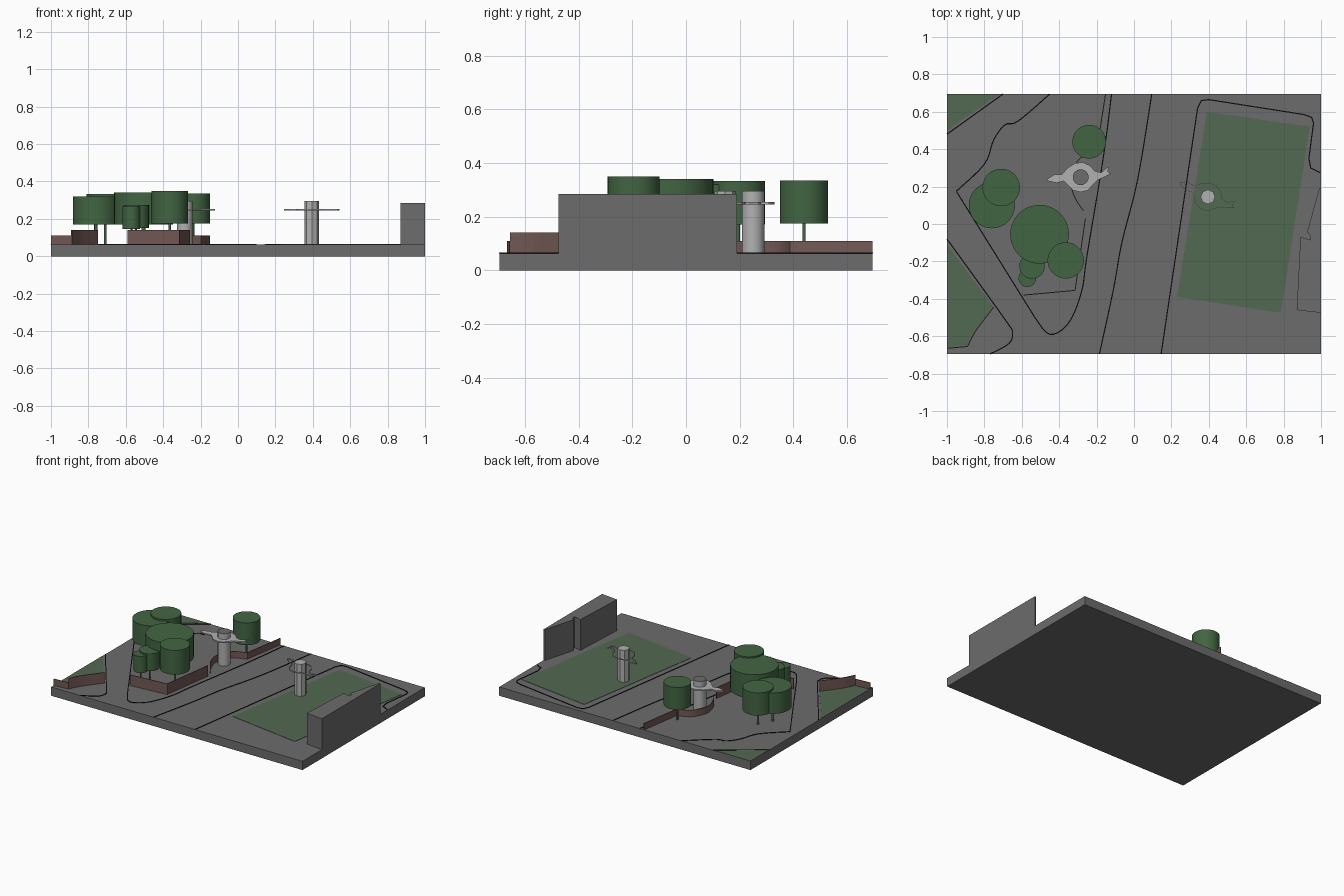
import bpy
import bmesh
from math import cos, sin, radians
from mathutils import Vector, Matrix

old_cube = bpy.data.objects.get("Cube")
if old_cube:
    bpy.data.objects.remove(old_cube, do_unlink=True)

GROUND = 0.063


def material(name, red, green, blue):
    mat = bpy.data.materials.new(name)
    mat.use_nodes = True
    colour = (red, green, blue, 1)
    mat.diffuse_color = colour
    mat.node_tree.nodes["Principled BSDF"].inputs["Base Color"].default_value = colour
    return mat


paving = material("paving grey", 0.15, 0.15, 0.15)
stone = material("pale stone", 0.44, 0.44, 0.44)
foliage = material("foliage green", 0.055, 0.13, 0.055)
grass = material("lawn green", 0.085, 0.14, 0.085)
brick = material("brick brown", 0.17, 0.1, 0.09)
ink = material("kerb black", 0.003, 0.003, 0.003)


def finish(name, bm, *mats):
    bmesh.ops.recalc_face_normals(bm, faces=bm.faces)
    mesh = bpy.data.meshes.new(name)
    bm.to_mesh(mesh)
    bm.free()
    for mat in mats:
        mesh.materials.append(mat)
    obj = bpy.data.objects.new(name, mesh)
    bpy.context.collection.objects.link(obj)
    return obj


def slab(name, outline, bottom, top, mat):
    """Extrude a flat outline upwards."""
    bm = bmesh.new()
    face = bm.faces.new([bm.verts.new((x, y, bottom)) for x, y in outline])
    grown = bmesh.ops.extrude_face_region(bm, geom=[face])
    moved = [v for v in grown["geom"] if isinstance(v, bmesh.types.BMVert)]
    bmesh.ops.translate(bm, verts=moved, vec=(0, 0, top - bottom))
    return finish(name, bm, mat)


def ribbon(name, path, width, bottom, top, mat, closed=False):
    """Sweep a rectangular section along a path with mitred corners."""
    pts = [Vector(p) for p in path]
    count = len(pts)
    bm = bmesh.new()
    rings = []
    for i, p in enumerate(pts):
        before = pts[i - 1] if i or closed else p
        after = pts[(i + 1) % count] if i < count - 1 or closed else p
        a, b = (p - before).normalized(), (after - p).normalized()
        along = (a + b).normalized()
        scale = max(along.dot(b if b.length else a), 0.5)
        side = Vector((-along.y, along.x)) * width / 2 / scale
        corners = ((p - side, bottom), (p + side, bottom), (p + side, top), (p - side, top))
        rings.append([bm.verts.new((q.x, q.y, z)) for q, z in corners])
    for i in range(count if closed else count - 1):
        r, s = rings[i], rings[(i + 1) % count]
        for k in range(4):
            n = (k + 1) % 4
            bm.faces.new((r[k], r[n], s[n], s[k]))
    if not closed:
        bm.faces.new(rings[0])
        bm.faces.new(rings[-1])
    return finish(name, bm, mat)


def smooth_path(points, steps=5):
    """Round a path through its points, keeping the two ends."""
    pts = [Vector(p) for p in points]
    pts = [pts[0]] + pts + [pts[-1]]
    out = []
    for a, b, c, d in zip(pts, pts[1:], pts[2:], pts[3:]):
        for k in range(steps):
            t = k / steps
            out.append(b + (c - a) * t / 2 + (a * 2 - b * 5 + c * 4 - d) * t * t / 2
                       + (b * 3 - a - c * 3 + d) * t ** 3 / 2)
    return out + [pts[-1]]


def cylinder(bm, x, y, radius, bottom, top, sides):
    bmesh.ops.create_cone(bm, cap_ends=True, segments=sides, radius1=radius, radius2=radius,
                          depth=top - bottom,
                          matrix=Matrix.Translation((x, y, (bottom + top) / 2)))


def smooth(obj):
    bpy.ops.object.select_all(action="DESELECT")
    obj.select_set(True)
    bpy.context.view_layer.objects.active = obj
    bpy.ops.object.shade_smooth_by_angle(angle=radians(40))


# Ground block
slab("ground_block", [(-1, -0.695), (1, -0.695), (1, 0.695), (-1, 0.695)], 0, GROUND, paving)

# Building on the left edge, with its notched frontage
slab("corner_building",
     [(1, -0.475), (0.87, -0.46), (0.89, -0.07), (0.945, -0.085), (0.945, -0.06),
      (0.925, -0.045), (0.99, 0.19), (1, 0.19)], GROUND, 0.285, paving)

# Lawns
lawns = {
    "main_lawn": [(0.39, 0.6), (0.94, 0.52), (0.785, -0.475), (0.23, -0.39)],
    "back_corner_lawn": [(-1, 0.5), (-0.72, 0.695), (-1, 0.695)],
    "front_corner_lawn": [(-1, -0.11), (-1, -0.66), (-0.89, -0.65), (-0.845, -0.57),
                          (-0.75, -0.445)],
}
for name, outline in lawns.items():
    slab(name, outline, GROUND, GROUND + 0.002, grass)

# Kerb lines
kerbs = {
    "avenue_kerb": smooth_path([(-0.12, 0.695), (-0.165, 0.35), (-0.25, -0.16), (-0.28, -0.36),
                                (-0.35, -0.53), (-0.45, -0.59), (-0.53, -0.5)])
    + [Vector((-0.95, 0.175))],
    "path_kerb": smooth_path([(-0.95, 0.175), (-0.8, 0.32), (-0.75, 0.45), (-0.69, 0.53),
                              (-0.62, 0.55), (-0.45, 0.695)]),
    "middle_kerb": smooth_path([(0.095, 0.695), (0.02, 0.24), (-0.065, -0.1), (-0.11, -0.35),
                                (-0.185, -0.695)]),
    "lawn_kerb": [(0.145, -0.695), (0.34, 0.62), (0.36, 0.66), (0.4, 0.665), (0.91, 0.585),
                  (0.95, 0.57), (0.96, 0.54), (0.935, 0.35), (0.945, 0.3), (0.995, 0.275)],
    "front_corner_kerb": smooth_path([(-1, -0.08), (-0.69, -0.51), (-0.65, -0.58),
                                      (-0.67, -0.64), (-0.77, -0.695)]),
    "back_corner_kerb": [(-1, 0.48), (-0.7, 0.695)],
}
for name, path in kerbs.items():
    ribbon(name, path, 0.006, GROUND, GROUND + 0.003, ink)

# Brick walls
bay = smooth_path([(-0.2, 0.39), (-0.29, 0.35), (-0.34, 0.25), (-0.32, 0.15), (-0.27, 0.07)])
walls = {
    "bay_wall": ([Vector((-0.152, 0.695))] + bay, 0.11),
    "planter_wall": ([(-0.26, 0.03), (-0.315, -0.355), (-0.59, -0.38)], 0.14),
    "corner_wall_low": ([(-1, -0.665), (-0.89, -0.655)], 0.11),
    "corner_wall_high": (smooth_path([(-0.89, -0.655), (-0.845, -0.57), (-0.75, -0.445)]), 0.14),
}
for name, (path, top) in walls.items():
    ribbon(name, path, 0.005, GROUND, top, brick)

# Trees: centre, crown radius, crown bottom and top
trees = [
    (-0.76, 0.1, 0.123, 0.17, 0.32), (-0.71, 0.195, 0.1, 0.17, 0.333),
    (-0.505, -0.055, 0.157, 0.17, 0.34), (-0.365, -0.195, 0.097, 0.175, 0.35),
    (-0.545, -0.225, 0.068, 0.15, 0.275), (-0.57, -0.29, 0.047, 0.145, 0.265),
    (-0.24, 0.44, 0.09, 0.175, 0.335),
]
for x, y, radius, low, high in trees:
    bm = bmesh.new()
    cylinder(bm, x, y, radius, low, high, 48)
    cylinder(bm, x, y, max(radius * 0.07, 0.005), GROUND, low, 12)
    smooth(finish("tree", bm, foliage))


# Columns, the round one with a dark cap
def column(name, x, y, radius, sides):
    bm = bmesh.new()
    cylinder(bm, x, y, radius, GROUND, 0.295, sides)
    obj = finish(name, bm, stone, paving)
    for face in obj.data.polygons:
        face.material_index = int(sides > 8 and face.normal.z > 0.5)
    return obj


smooth(column("round_column", -0.285, 0.25, 0.042, 32))
column("faceted_column", 0.395, 0.145, 0.039, 8)

# Winged collar: solid on one column, an open band on the other
wing = [(-0.18, -0.01), (-0.14, 0.015), (-0.1, 0.015), (-0.07, 0.05), (-0.03, 0.075),
        (0.01, 0.08), (0.05, 0.063), (0.075, 0.033), (0.11, 0.025), (0.15, 0.06),
        (0.145, 0.03), (0.162, 0.02), (0.125, 0), (0.09, -0.015), (0.065, -0.04),
        (0.04, -0.07), (0, -0.08), (-0.04, -0.07), (-0.07, -0.04), (-0.09, -0.02),
        (-0.13, -0.03), (-0.175, -0.02)]


def placed(outline, x, y, angle, size):
    c, s = cos(radians(angle)), sin(radians(angle))
    return [(x + size * (c * u - s * v), y + size * (s * u + c * v)) for u, v in outline]


slab("solid_collar", placed(wing, -0.285, 0.25, 0, 1), 0.245, 0.254, stone)
ribbon("open_collar", placed(wing, 0.395, 0.145, -30, 0.92), 0.002, 0.245, 0.254, stone, True)
